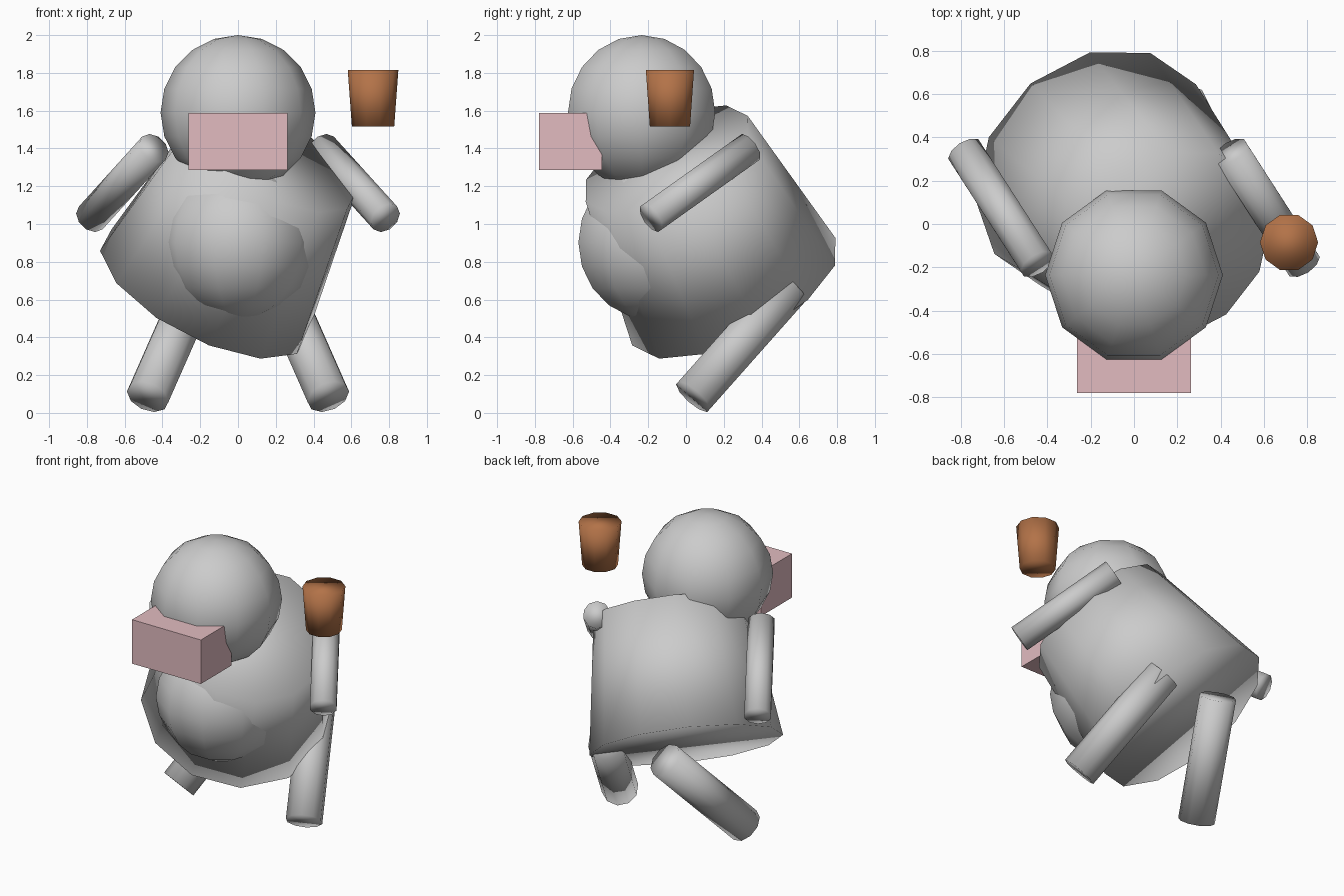
import bpy, bmesh, math
from mathutils import Vector, Matrix

if "Cube" in bpy.data.objects:
    bpy.data.objects.remove(bpy.data.objects["Cube"])


def make(name, bm, smooth=True, color=None):
    mesh = bpy.data.meshes.new(name)
    bm.to_mesh(mesh)
    bm.free()
    for p in mesh.polygons:
        p.use_smooth = smooth
    obj = bpy.data.objects.new(name, mesh)
    bpy.context.collection.objects.link(obj)
    if color:
        mat = bpy.data.materials.new(name + "_colour")
        mat.diffuse_color = (*color, 1)
        mat.use_nodes = True
        mat.node_tree.nodes["Principled BSDF"].inputs["Base Color"].default_value = mat.diffuse_color
        mesh.materials.append(mat)
    return obj


def ball(name, center, radius):
    # ten-sided ball with a vertex on the x axis
    bm = bmesh.new()
    m = Matrix.Translation(center) @ Matrix.Rotation(math.pi / 2, 4, 'Z')
    bmesh.ops.create_uvsphere(bm, u_segments=10, v_segments=10, radius=radius, matrix=m)
    return make(name, bm)


def tube(name, start, end, r1, r2, sides=10, ref=(1, 0, 0), color=None):
    # straight or tapered cylinder between two points, ref sets the first corner
    start, end = Vector(start), Vector(end)
    n = (end - start).normalized()
    v = Vector(ref)
    v = (v - n * v.dot(n)).normalized()
    rot = Matrix((v.cross(n), v, n)).transposed().to_4x4()
    bm = bmesh.new()
    bmesh.ops.create_cone(bm, cap_ends=True, segments=sides, radius1=r1, radius2=r2,
                          depth=(end - start).length,
                          matrix=Matrix.Translation((start + end) / 2) @ rot)
    return make(name, bm, color=color)


# head and belly
ball("head", (0, -0.235, 1.59), 0.41)
ball("belly", (0, -0.18, 0.902), 0.41)

# leaning, tapered torso
base = Vector((-0.179, 0.253, 0.642))
lean = Vector((0.422, -0.409, 0.810)).normalized()
tube("torso", base, base + lean * 0.868, 0.609, 0.486, 12, (0.806, -0.241, -0.542))

# block snout
bm = bmesh.new()
bmesh.ops.create_cube(bm, size=1, matrix=Matrix.Translation((0, -0.612, 1.437))
                      @ Matrix.Diagonal((0.525, 0.335, 0.303, 1)))
make("snout", bm, smooth=False, color=(0.76, 0.50, 0.53))

# cup beside the head
tube("cup", (0.715, -0.085, 1.515), (0.715, -0.085, 1.815), 0.112, 0.134,
     color=(0.45, 0.17, 0.065))

# arms: one swings forward, one swings back
for side, label in ((1, "right"), (-1, "left")):
    tube(label + "_arm",
         (side * 0.78, 0.0745 - side * 0.26, 1.032),
         (side * 0.445, 0.0745 + side * 0.26, 1.402), 0.087, 0.087)
    # mirrored legs
    tube(label + "_leg", (side * 0.478, 0.037, 0.086),
         (side * 0.224, 0.548, 0.662), 0.116, 0.116)
